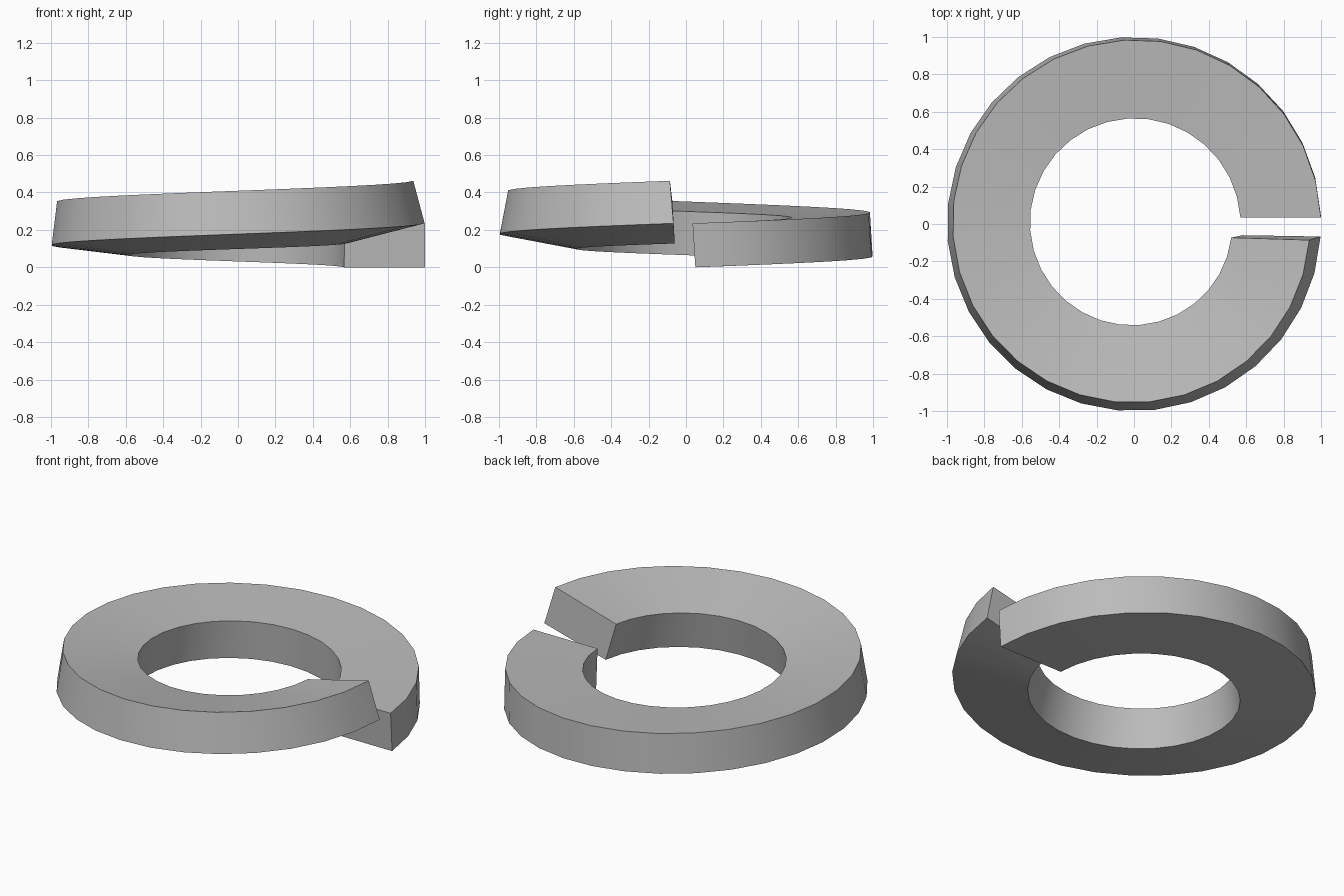
import bpy, bmesh, math

cube = bpy.data.objects.get("Cube")
if cube:
    bpy.data.objects.remove(cube)

STEPS = 31
WIDTH, HEIGHT = 0.43, 0.235
RISE = 0.235
TWIST = math.radians(14.5)

steel = bpy.data.materials.new("grey_steel")
steel.use_nodes = True
steel.diffuse_color = (0.5, 0.5, 0.5, 1)
steel.node_tree.nodes["Principled BSDF"].inputs["Base Color"].default_value = (0.5, 0.5, 0.5, 1)


def section(t):
    """Tilted rectangle (radius, height) pivoting on its outer lower edge."""
    a = TWIST * t
    c, s = math.cos(a), math.sin(a)
    w = WIDTH - 0.013 * math.sin(math.pi * t)
    z = RISE * t
    inner, outer = (1 - w * c, z - w * s), (1, z)
    up = (-HEIGHT * s, HEIGHT * c)
    return [inner, outer,
            (outer[0] + up[0], outer[1] + up[1]),
            (inner[0] + up[0], inner[1] + up[1])]


# Cut faces at the gap lean slightly, square to the helix
START_Y = [0.05, 0.05, 0.035, 0.035]
END_Y = [-0.06, -0.067, -0.086, -0.073]

# Sweep the section round the ring
bm = bmesh.new()
rings = []
for k in range(STEPS + 1):
    t = k / STEPS
    ring = []
    for i, (r, z) in enumerate(section(t)):
        start = math.asin(START_Y[i] / section(0)[i][0])
        end = math.tau + math.asin(END_Y[i] / section(1)[i][0])
        a = start + (end - start) * t
        ring.append(bm.verts.new((r * math.cos(a), r * math.sin(a), z)))
    rings.append(ring)

for a, b in zip(rings, rings[1:]):
    for i in range(4):
        j = (i + 1) % 4
        bm.faces.new((a[i], a[j], b[j], b[i]))

# Close both cut ends
bm.faces.new(rings[0])
bm.faces.new(rings[-1])
bmesh.ops.recalc_face_normals(bm, faces=bm.faces)

mesh = bpy.data.meshes.new("split_spring_washer")
bm.to_mesh(mesh)
bm.free()
mesh.materials.append(steel)
washer = bpy.data.objects.new("split_spring_washer", mesh)
bpy.context.collection.objects.link(washer)

# Smooth walls with crisp rims
bpy.ops.object.select_all(action="DESELECT")
washer.select_set(True)
bpy.context.view_layer.objects.active = washer
bpy.ops.object.shade_smooth_by_angle(angle=math.radians(30))
